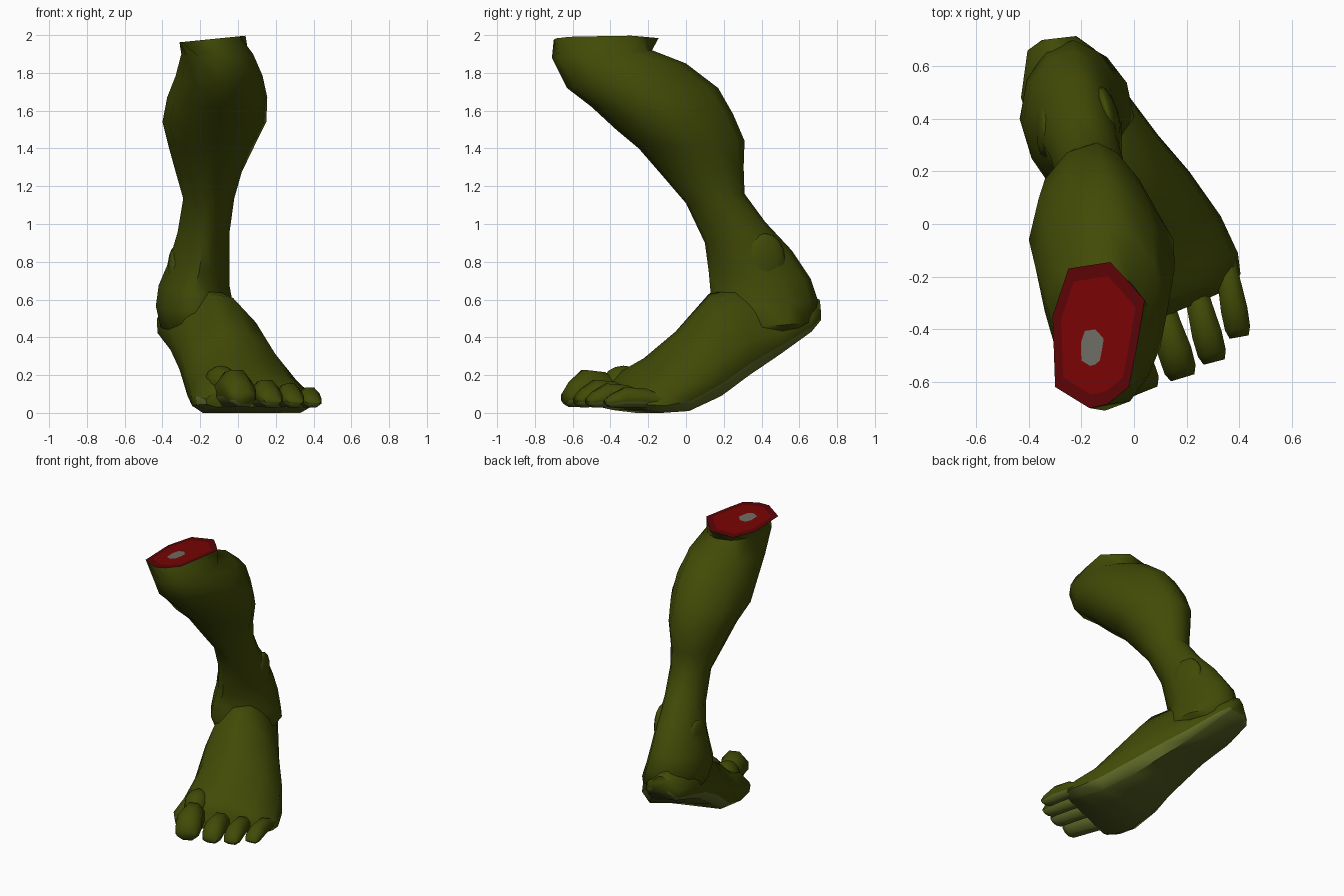
import bpy, bmesh, math
from mathutils import Vector

if "Cube" in bpy.data.objects:
    bpy.data.objects.remove(bpy.data.objects["Cube"])


def material(name, rgb):
    m = bpy.data.materials.new(name)
    m.diffuse_color = (*rgb, 1)
    m.use_nodes = True
    m.node_tree.nodes["Principled BSDF"].inputs["Base Color"].default_value = m.diffuse_color
    return m


SKIN = material("olive skin", (0.053, 0.069, 0.002))
SOLE = material("sole skin", (0.072, 0.092, 0.012))
EDGE = material("pale sole edge", (0.105, 0.132, 0.019))
RIM = material("dark flesh", (0.105, 0.001, 0.002))
FLESH = material("red flesh", (0.19, 0.001, 0.001))
BONE = material("grey bone", (0.155, 0.15, 0.125))


def loft(name, rings, mats, rule=lambda ring, seg: 0, caps=(0, 0), angle=50):
    """Skin a list of equal-length point rings and close both ends."""
    bm = bmesh.new()
    vs = [[bm.verts.new(p) for p in r] for r in rings]
    n = len(rings[0])
    for i in range(len(rings) - 1):
        for j in range(n):
            k = (j + 1) % n
            f = bm.faces.new((vs[i][j], vs[i][k], vs[i + 1][k], vs[i + 1][j]))
            f.material_index = rule(i, j)
    for ring, mi in ((vs[0], caps[0]), (vs[-1], caps[1])):
        bm.faces.new(ring).material_index = mi
    bmesh.ops.recalc_face_normals(bm, faces=bm.faces)
    me = bpy.data.meshes.new(name)
    bm.to_mesh(me)
    bm.free()
    for m in mats:
        me.materials.append(m)
    ob = bpy.data.objects.new(name, me)
    bpy.context.collection.objects.link(ob)
    bpy.ops.object.select_all(action='DESELECT')
    ob.select_set(True)
    bpy.context.view_layer.objects.active = ob
    bpy.ops.object.shade_smooth_by_angle(angle=math.radians(angle))
    return ob


def leg_ring(yf, zf, yb, zb, xl, xr, back=0.0, front=0.0, n=12):
    """Tilted oval between a shin point and a calf point."""
    pts = []
    for i in range(n):
        a = 2 * math.pi * i / n
        t = 0.5 - 0.5 * math.cos(a)
        off = (xr - xl) / 2 * math.sin(a)
        if off > 0:  # the calf is slimmer behind on the outer side
            off *= 1 - 4 * back * max(0, t - 0.5)
        off *= 1 - 4 * front * max(0, 0.5 - t)  # narrow shin
        pts.append(Vector(((xl + xr) / 2 + off, yf + (yb - yf) * t, zf + (zb - zf) * t)))
    return pts


# Cut end: angular outline, flesh inset and bone
outline = [(-0.17, -0.70), (-0.10, -0.685), (-0.02, -0.62), (0.01, -0.47),
           (0.04, -0.29), (-0.02, -0.22), (-0.09, -0.145), (-0.17, -0.157),
           (-0.25, -0.17), (-0.31, -0.35), (-0.305, -0.48), (-0.30, -0.62)]


def cut_point(x, y):
    return Vector((x, y, 1.98 + 0.1 * (x + 0.13)))


def inset(s, cx=-0.14, cy=-0.43):
    return [cut_point(cx + (x + 0.14) * s, cy + (y + 0.43) * s) for x, y in outline]


cut, flesh_ring = inset(1), inset(0.81)
bone_ring = inset(0.25, -0.16, -0.472)

# Leg: knee, calf, ankle and heel
profile = [
    (-0.71, 1.88, -0.18, 1.92, -0.30, 0.08),
    (-0.63, 1.72, 0.00, 1.85, -0.33, 0.13, 0.1),
    (-0.50, 1.62, 0.17, 1.72, -0.375, 0.155, 0.22),
    (-0.37, 1.50, 0.25, 1.58, -0.40, 0.15, 0.25),
    (-0.25, 1.40, 0.31, 1.44, -0.37, 0.09, 0.2, 0.05),
    (-0.12, 1.25, 0.305, 1.30, -0.33, 0.02, 0.1, 0.1),
    (0.00, 1.11, 0.31, 1.16, -0.29, -0.02, 0, 0.15),
    (0.10, 0.90, 0.42, 1.01, -0.32, -0.045, 0.05, 0.15),
    (0.12, 0.75, 0.56, 0.86, -0.365, -0.045, 0.12, 0.15),
    (0.13, 0.64, 0.66, 0.71, -0.42, -0.045, 0.12, 0.12),
    (0.10, 0.54, 0.70, 0.59, -0.435, -0.025, 0.1, 0.1),
    (0.14, 0.43, 0.67, 0.48, -0.41, 0.0, 0, 0.1),
    (0.22, 0.38, 0.58, 0.42, -0.34, -0.04),
]
loft("leg", [bone_ring, flesh_ring, cut] + [leg_ring(*r) for r in profile],
     [SKIN, RIM, FLESH, BONE],
     lambda i, j: 2 if i == 0 else 1 if i == 1 else 0, caps=(3, 0))

# Foot: slanted slices from the raised heel to the toe roots
SECTION = [(0.1, 0), (0.9, 0), (1, 0.13), (0.97, 0.38), (0.78, 0.72),
           (0.55, 0.96), (0.34, 1), (0.1, 0.74), (0, 0.36), (0.01, 0.13)]


def foot_ring(xl, yl, xr, yr, zb, zt, arch):
    pts = [Vector((xl + (xr - xl) * u, yl + (yr - yl) * u, zb + (zt - zb) * h))
           for u, h in SECTION]
    for k in (0, 8, 9):
        pts[k].z += arch
    return pts


slices = [
    (-0.35, 0.70, -0.22, 0.715, 0.49, 0.60, 0),
    (-0.405, 0.66, -0.15, 0.665, 0.43, 0.62, 0),
    (-0.43, 0.48, -0.03, 0.50, 0.31, 0.64, 0.07),
    (-0.37, 0.30, 0.09, 0.34, 0.20, 0.67, 0.09),
    (-0.315, 0.08, 0.21, 0.20, 0.09, 0.63, 0.07),
    (-0.275, -0.10, 0.33, 0.03, 0.01, 0.43, 0.03),
    (-0.25, -0.28, 0.395, -0.11, 0.0, 0.29, 0),
    (-0.225, -0.41, 0.405, -0.19, 0.015, 0.225, 0),
    (-0.17, -0.475, 0.38, -0.24, 0.03, 0.15, 0),
]
loft("foot", [foot_ring(*s) for s in slices], [SKIN, SOLE, EDGE],
     lambda i, j: 2 if j in (1, 9) or (i >= 7 and j == 8) else int(j == 0))


# Toes: stubby lofts with a knuckle and a blunt tip
def toe(name, base, tip, width, top):
    b, t = Vector((*base, 0)), Vector((*tip, 0))
    d = (t - b).normalized()
    side = Vector((-d.y, d.x, 0))
    rings = []
    for s, w, h in ((0, 0.8, 0.6), (0.35, 0.85, 0.95), (0.68, 1, 1),
                    (0.9, 0.95, 0.72), (1, 0.72, 0.5)):
        lo, hi = 0.025 + 0.02 * (s == 1), top * h
        c = b.lerp(t, s)
        rings.append([c + side * width * w * math.cos(a)
                      + Vector((0, 0, (lo + hi) / 2 + (hi - lo) / 2 * math.sin(a)))
                      for a in (math.pi * (k + 0.5) / 4 for k in range(8))])
    loft(name, rings, [SKIN, EDGE], lambda i, j: 1 if j in (4, 5, 6) else 0, angle=65)


toe("big_toe", (-0.09, -0.33), (0.035, -0.64), 0.088, 0.235)
toe("second_toe", (0.09, -0.27), (0.185, -0.585), 0.07, 0.18)
toe("third_toe", (0.22, -0.20), (0.305, -0.525), 0.062, 0.16)
toe("little_toe", (0.34, -0.10), (0.40, -0.43), 0.055, 0.14)


# Ankle bones and the big toe joint
def bump(name, loc, size, rot=(0, 0, 0)):
    bpy.ops.mesh.primitive_uv_sphere_add(segments=12, ring_count=8, radius=1,
                                         location=loc, rotation=rot)
    ob = bpy.context.object
    ob.name = name
    ob.scale = size
    ob.data.materials.append(SKIN)
    bpy.ops.object.shade_smooth_by_angle(angle=math.radians(60))


bump("inner_ankle", (-0.335, 0.36, 0.74), (0.04, 0.11, 0.14))
bump("outer_ankle", (-0.10, 0.42, 0.81), (0.04, 0.11, 0.14), (0, 0, 0.3))
bump("toe_joint", (-0.09, -0.33, 0.16), (0.085, 0.12, 0.09), (0, 0, 0.35))
